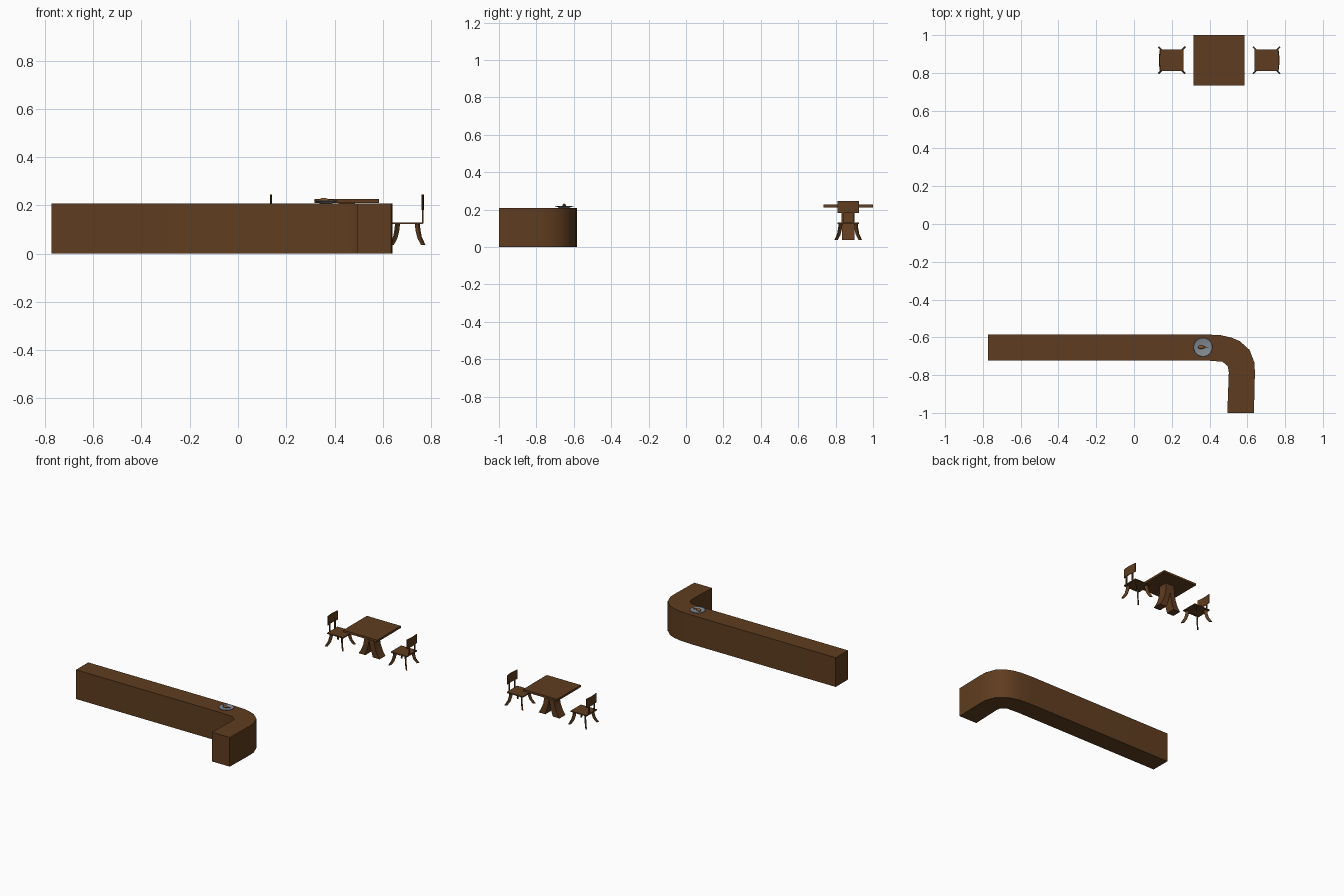
import bpy, bmesh, math
from mathutils import Vector

if "Cube" in bpy.data.objects:
    bpy.data.objects.remove(bpy.data.objects["Cube"])


def material(name, rgb):
    m = bpy.data.materials.new(name)
    m.diffuse_color = (*rgb, 1)
    m.use_nodes = True
    m.node_tree.nodes["Principled BSDF"].inputs["Base Color"].default_value = m.diffuse_color
    return m


WOOD = material("dark_wood", (0.115, 0.046, 0.014))
GREY = material("plate_grey", (0.22, 0.25, 0.28))
MEAT = material("roast_brown", (0.25, 0.10, 0.025))
FLOOR = 0.037


def finish(bm, name, mat, smooth=None):
    bmesh.ops.recalc_face_normals(bm, faces=bm.faces)
    me = bpy.data.meshes.new(name)
    bm.to_mesh(me)
    bm.free()
    ob = bpy.data.objects.new(name, me)
    bpy.context.collection.objects.link(ob)
    me.materials.append(mat)
    if smooth:
        bpy.ops.object.select_all(action='DESELECT')
        ob.select_set(True)
        bpy.context.view_layer.objects.active = ob
        bpy.ops.object.shade_smooth_by_angle(angle=math.radians(smooth))
    return ob


def box(name, lo, hi, mat=WOOD):
    bm = bmesh.new()
    bmesh.ops.create_cube(bm, size=1)
    for v in bm.verts:
        v.co = Vector([(a + b) / 2 + c * (b - a) for a, b, c in zip(lo, hi, v.co)])
    return finish(bm, name, mat)


def prism(name, outline, offset, smooth=None):
    bm = bmesh.new()
    f = bm.faces.new([bm.verts.new(p) for p in outline])
    r = bmesh.ops.extrude_face_region(bm, geom=[f], use_keep_orig=True)
    top = [g for g in r["geom"] if isinstance(g, bmesh.types.BMVert)]
    bmesh.ops.translate(bm, verts=top, vec=offset)
    return finish(bm, name, WOOD, smooth)


def lathe(name, profile, centre, mat, steps=32):
    bm = bmesh.new()
    vs = [bm.verts.new((r, 0, z)) for r, z in profile]
    es = [bm.edges.new(p) for p in zip(vs, vs[1:])]
    bmesh.ops.spin(bm, geom=vs + es, cent=(0, 0, 0), axis=(0, 0, 1),
                   angle=2 * math.pi, steps=steps, use_duplicate=False)
    bmesh.ops.remove_doubles(bm, verts=bm.verts, dist=1e-5)
    bmesh.ops.translate(bm, verts=bm.verts, vec=centre)
    return finish(bm, name, mat, 40)


# L-shaped bar counter with a rounded corner
outer = [(-0.772, -0.584), (0.37, -0.584), (0.46, -0.589), (0.515, -0.601),
         (0.56, -0.62), (0.612, -0.667), (0.638, -0.735), (0.64, -0.79), (0.635, -1.0)]
inner = [(0.494, -1.0), (0.502, -0.785), (0.496, -0.752), (0.468, -0.729),
         (0.376, -0.722), (-0.772, -0.722)]
prism("bar_counter", [(x, y, 0) for x, y in outer + inner], (0, 0, 0.208), 40)

# Plate with a roast drumstick
PX, PY = 0.365, -0.652
lathe("plate", [(0, 0.208), (0.026, 0.208), (0.032, 0.212), (0.05, 0.218),
                (0.049, 0.220), (0.03, 0.2145), (0, 0.2135)], (PX, PY, 0), GREY)
bm = bmesh.new()
bmesh.ops.create_uvsphere(bm, u_segments=16, v_segments=8, radius=1)
for v in bm.verts:
    taper = 1 - 0.35 * v.co.x
    v.co = Vector((PX - 0.006 + v.co.x * 0.02, PY + v.co.y * 0.009 * taper,
                   0.222 + v.co.z * 0.009 * taper))
finish(bm, "roast_meat", MEAT, 60)
box("roast_bone", (PX + 0.01, PY - 0.002, 0.220), (PX + 0.03, PY + 0.002, 0.224), MEAT)

# Table: square top on two curved, flaring supports
TX, TY = 0.45, 0.867
box("table_top", (TX - 0.134, TY - 0.133, 0.211), (TX + 0.134, TY + 0.133, 0.226))
support = [(0.0, 0.211), (0.034, 0.211), (0.036, 0.16), (0.046, 0.11), (0.063, 0.068),
           (0.083, FLOOR), (0.03, FLOOR), (0.014, 0.085), (0.004, 0.125), (0.0, 0.16)]
for s, side in ((-1, "left"), (1, "right")):
    prism(f"table_support_{side}",
          [(TX + s * x, TY - 0.033, z) for x, z in support], (0, 0.066, 0), 40)


def chair(cx, s, side):
    # s points from the table towards the chair back
    box(f"{side}_chair_seat", (cx - 0.063, TY - 0.058, 0.122), (cx + 0.063, TY + 0.058, 0.130))
    # curved legs, thin boards set diagonally under the corners
    leg = [(0.047, 0.123), (0.069, 0.123), (0.072, 0.10), (0.080, 0.07), (0.101, FLOOR),
           (0.083, FLOOR), (0.062, 0.065), (0.052, 0.095)]
    d, t = math.sqrt(0.5), 0.004
    for sx in (-1, 1):
        for sy in (-1, 1):
            n = Vector((-sx * d, sy * d, 0)) * t
            n = Vector((-sy * d, sx * d, 0)) * t
            pts = [Vector((cx + sx * d * r, TY + sy * d * r, z)) - n for r, z in leg]
            prism(f"{side}_chair_leg", pts, 2 * n, 40)
    # two back posts
    bx = cx + s * 0.063
    for sy in (-1, 1):
        y = TY + sy * 0.030
        box(f"{side}_chair_back_post", (bx - 0.003, y - 0.005, 0.126), (bx + 0.003, y + 0.005, 0.20))
    # gently curved back panel
    ys = [-0.057 + 0.114 * i / 6 for i in range(7)]
    bow = [(cx + s * (0.068 - 1.5 * y * y), TY + y) for y in ys]
    outline = [(x, y, 0.182) for x, y in bow] + [(x - s * 0.005, y, 0.182) for x, y in bow[::-1]]
    prism(f"{side}_chair_back_panel", outline, (0, 0, 0.064), 40)


chair(0.2, -1, "left")
chair(0.702, 1, "right")
